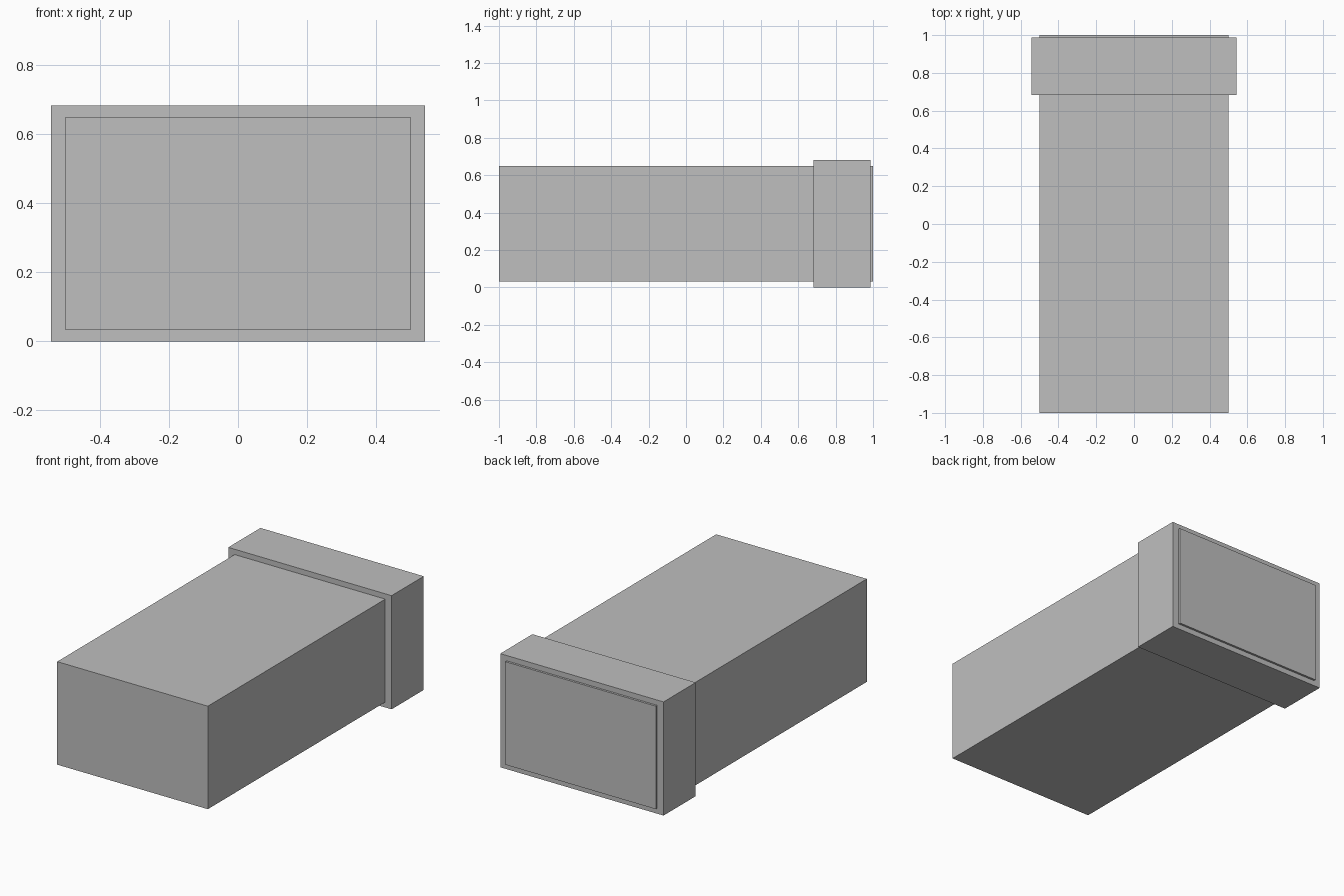
import bpy

if "Cube" in bpy.data.objects:
    bpy.data.objects.remove(bpy.data.objects["Cube"])

grey = bpy.data.materials.new("plain grey")
grey.diffuse_color = (0.52, 0.52, 0.52, 1)
grey.use_nodes = True
grey.node_tree.nodes["Principled BSDF"].inputs["Base Color"].default_value = grey.diffuse_color


def box(name, low, high):
    """Flat-faced box between two opposite corners."""
    centre = [(a + b) / 2 for a, b in zip(low, high)]
    bpy.ops.mesh.primitive_cube_add(size=1, location=centre)
    ob = bpy.context.object
    ob.name = name
    ob.scale = [b - a for a, b in zip(low, high)]
    bpy.ops.object.transform_apply(location=False, rotation=False, scale=True)
    ob.data.materials.append(grey)
    return ob


# Long main block, running the full length
box("body", (-0.5, -1.0, 0.032), (0.5, 1.0, 0.65))

# Wider band around the back end, just short of the body's end face
box("collar", (-0.542, 0.682, 0.0), (0.542, 0.987, 0.682))
